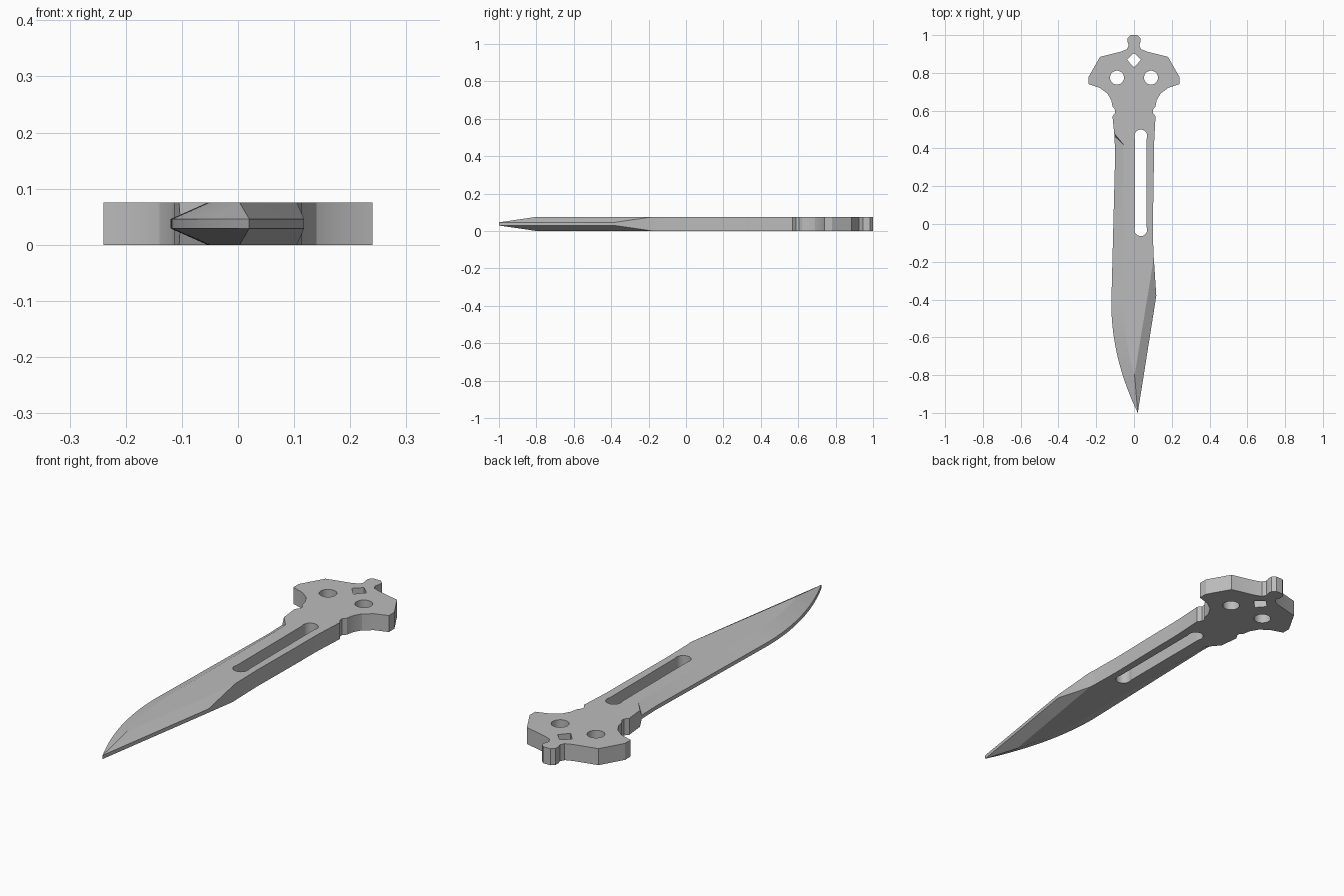
import bpy, bmesh, math

cube = bpy.data.objects.get("Cube")
if cube:
    bpy.data.objects.remove(cube)

HALF = 0.0375      # half the plate thickness, also the middle height
EDGE = 0.0085      # half thickness left at the ground edges
TIP_X = 0.02


def lerp(a, b, t):
    return a + (b - a) * min(max(t, 0), 1)


def ring_section(bm, left, inner, ridge, right, top, side):
    """Eight-point section: edge, flat and edge above, then the same below."""
    upper = [(*left[:2], left[2]), (*inner, top), (*ridge, top), (*right, side)]
    pts = [(x, y, HALF + h) for x, y, h in upper]
    pts += [(x, y, HALF - h) for x, y, h in reversed(upper)]
    return [bm.verts.new(p) for p in pts]


def blade_section(bm, y):
    # curved cutting edge and the line where its bevel begins
    if y > -0.42:
        left = lerp(-0.12, -0.1, (y + 0.42) / 0.78)
        inner = -0.055
    else:
        left = -0.12 + 0.14 * ((-0.42 - y) / 0.58) ** 2
        inner = -0.055 + 0.058 * ((-0.42 - y) / 0.38) ** 2
    # straight clipped edge on the other side
    if y > -0.18:
        right = lerp(0.1, 0.105, abs(y) / 0.3)
        ridge = right
    else:
        right = lerp(0.105, 0.118, (-0.18 - y) / 0.2)
        if y < -0.38:
            right = lerp(0.118, TIP_X, (-0.38 - y) / 0.62)
        ridge = lerp(0.105, 0.003, (-0.18 - y) / 0.62)
    side = lerp(HALF, EDGE, (-0.18 - y) / 0.2)
    top = HALF
    if y < -0.8:
        t = (-0.8 - y) / 0.2
        inner = ridge = lerp(0.003, TIP_X, t)
        top = lerp(HALF, EDGE, t)
    return ring_section(bm, (left, y, EDGE), (inner, y), (ridge, y), (right, y), top, side)


def prism(bm, outline, low, high):
    rings = [[bm.verts.new((x, y, z)) for x, y in outline] for z in (low, high)]
    for ring in rings:
        bm.faces.new(ring)
    for i in range(len(outline)):
        j = (i + 1) % len(outline)
        bm.faces.new((rings[0][i], rings[0][j], rings[1][j], rings[1][i]))


def arc(cx, cy, r, start, end, steps):
    angles = [math.radians(start + (end - start) * i / steps) for i in range(steps + 1)]
    return [(cx + r * math.cos(a), cy + r * math.sin(a)) for a in angles]


def make_object(name, bm):
    bmesh.ops.remove_doubles(bm, verts=bm.verts[:], dist=0.0001)
    bmesh.ops.recalc_face_normals(bm, faces=bm.faces[:])
    mesh = bpy.data.meshes.new(name)
    bm.to_mesh(mesh)
    bm.free()
    obj = bpy.data.objects.new(name, mesh)
    bpy.context.collection.objects.link(obj)
    return obj


bm = bmesh.new()

# Blade: neck, plunge cut, then regular stations to the tip
neck_y, neck_x, inner_x = 0.57, 0.114, -0.055
plunge_in, plunge_out = (inner_x, 0.42), (0.106, 0.42)
sections = [
    ring_section(bm, (-neck_x, neck_y, HALF), (inner_x, neck_y),
                 (neck_x, neck_y), (neck_x, neck_y), HALF, HALF),
    ring_section(bm, (-0.105, 0.48, HALF), plunge_in, plunge_out, plunge_out, HALF, HALF),
    ring_section(bm, (-0.103, 0.465, EDGE), plunge_in, plunge_out, plunge_out, HALF, HALF),
]
sections += [blade_section(bm, round(0.36 - 0.02 * k, 2)) for k in range(69)]
for a, b in zip(sections, sections[1:]):
    for i in range(8):
        j = (i + 1) % 8
        bm.faces.new((a[i], a[j], b[j], b[i]))

# Guard: half outline from the neck notch up to the end knob, mirrored
half = [(neck_x, neck_y), (0.1, 0.588), (0.1, 0.605), (0.113, 0.62), (0.12, 0.655),
        (0.14, 0.69), (0.18, 0.72), (0.24, 0.74), (0.24, 0.78), (0.18, 0.885),
        (0.07, 0.912), (0.038, 0.925), (0.028, 0.945), (0.034, 0.965),
        (0.034, 0.985), (0.018, 1.0)]
chain = half + [(-x, y) for x, y in reversed(half)]
low = [bm.verts.new((x, y, 0)) for x, y in chain]
high = [bm.verts.new((x, y, 2 * HALF)) for x, y in chain]
bm.faces.new(low + [bm.verts.new((inner_x, neck_y, 0))])
bm.faces.new(high + [bm.verts.new((inner_x, neck_y, 2 * HALF))])
for i in range(len(chain) - 1):
    bm.faces.new((low[i], low[i + 1], high[i + 1], high[i]))
blade = make_object("blade_and_guard", bm)

# Openings: long slot with rounded ends, two round holes, one diamond
bm = bmesh.new()
slot = arc(0.036, 0.466, 0.034, -25, 205, 14) + arc(0.036, -0.03, 0.034, 155, 385, 14)
diamond = [(0, 0.905), (0.037, 0.87), (0, 0.828), (-0.037, 0.87)]
holes = [arc(s * 0.09, 0.775, 0.037, 0, 345, 23) for s in (-1, 1)]
for outline in [slot, diamond] + holes:
    prism(bm, outline, -0.1, 0.2)
cutter = make_object("opening_cutter", bm)
cutter.hide_render = True

bpy.ops.object.select_all(action="DESELECT")
blade.select_set(True)
bpy.context.view_layer.objects.active = blade
cut = blade.modifiers.new("openings", "BOOLEAN")
cut.operation = "DIFFERENCE"
cut.solver = "EXACT"
cut.object = cutter
bpy.ops.object.modifier_apply(modifier=cut.name)
bpy.data.objects.remove(cutter)

# Plain steel colour
steel = bpy.data.materials.new("steel_grey")
steel.use_nodes = True
colour = (0.5, 0.5, 0.5, 1)
steel.diffuse_color = colour
steel.node_tree.nodes["Principled BSDF"].inputs["Base Color"].default_value = colour
blade.data.materials.clear()
blade.data.materials.append(steel)

bpy.ops.object.shade_smooth_by_angle(angle=math.radians(20))
